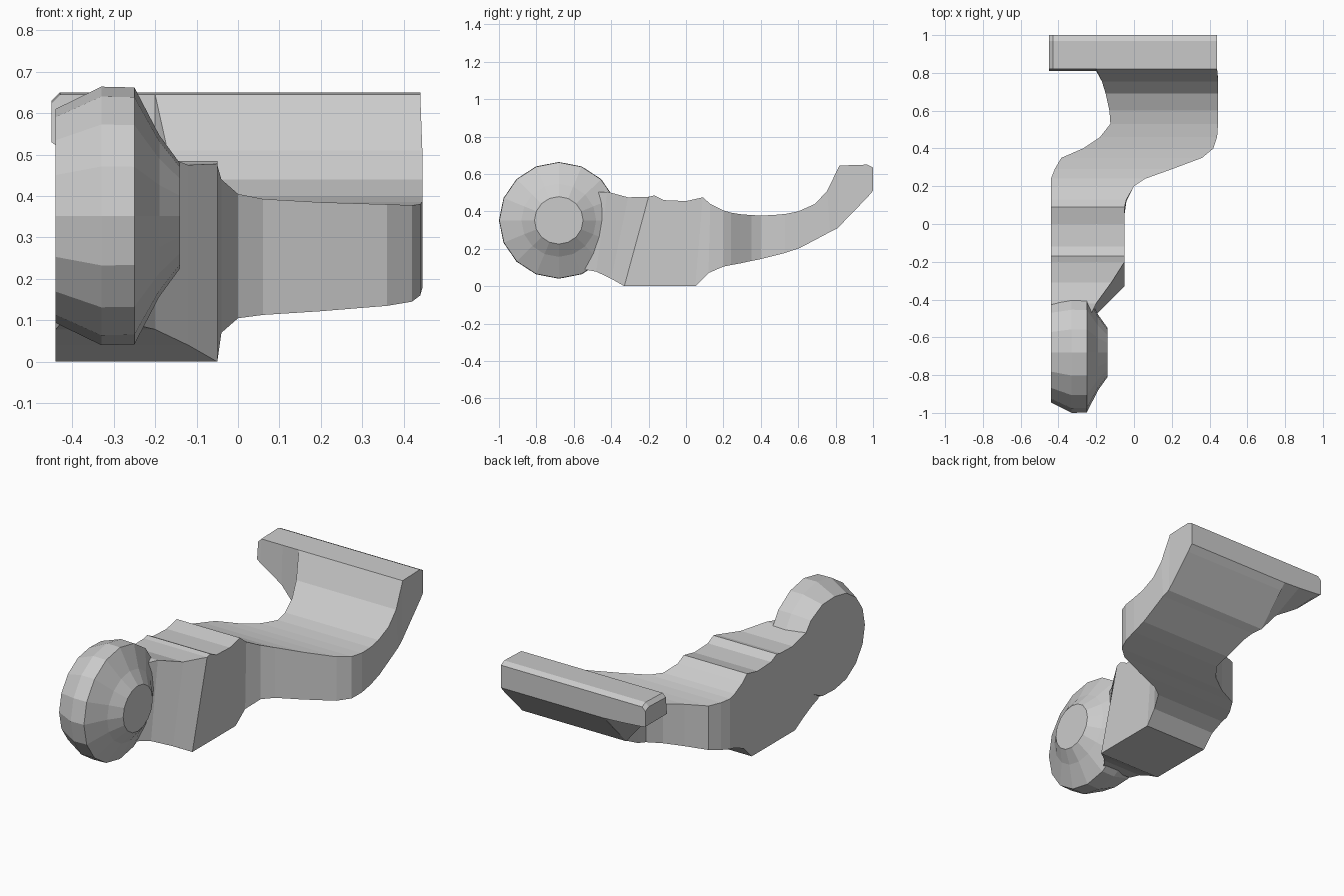
import bpy, bmesh
from math import sin, cos, pi


def loft(name, rings):
    """Skin a list of equal-length point rings and cap both ends."""
    bm = bmesh.new()
    vs = [[bm.verts.new(p) for p in ring] for ring in rings]
    n = len(vs[0])
    for a, b in zip(vs, vs[1:]):
        for i in range(n):
            j = (i + 1) % n
            bm.faces.new((a[i], a[j], b[j], b[i]))
    bm.faces.new(vs[0][::-1])
    bm.faces.new(vs[-1])
    bmesh.ops.recalc_face_normals(bm, faces=bm.faces)
    mesh = bpy.data.meshes.new(name)
    bm.to_mesh(mesh)
    bm.free()
    obj = bpy.data.objects.new(name, mesh)
    bpy.context.collection.objects.link(obj)
    return obj


# Neck, block and curved arm: x left, x right, y bottom, z bottom, y top, z top
stations = [
    (-0.43, -0.25, -0.55, 0.09, -0.52, 0.50),
    (-0.44, -0.20, -0.48, 0.078, -0.42, 0.505),
    (-0.44, -0.12, -0.40, 0.04, -0.31, 0.475),
    (-0.44, -0.05, -0.33, 0.0, -0.20, 0.478),
    (-0.44, -0.05, -0.25, 0.0, -0.17, 0.485),
    (-0.44, -0.05, -0.12, 0.0, -0.12, 0.46),
    (-0.44, -0.05, 0.0, 0.0, 0.0, 0.455),
    (-0.44, -0.05, 0.05, 0.0, 0.09, 0.475),
    (-0.44, -0.04, 0.12, 0.07, 0.13, 0.44),
    (-0.44, 0.00, 0.20, 0.105, 0.20, 0.405),
    (-0.44, 0.06, 0.24, 0.113, 0.24, 0.393),
    (-0.42, 0.20, 0.29, 0.122, 0.29, 0.385),
    (-0.385, 0.36, 0.35, 0.135, 0.35, 0.38),
    (-0.27, 0.42, 0.40, 0.145, 0.40, 0.378),
    (-0.18, 0.44, 0.46, 0.16, 0.46, 0.38),
    (-0.125, 0.445, 0.53, 0.178, 0.53, 0.386),
    (-0.13, 0.445, 0.61, 0.205, 0.60, 0.40),
    (-0.15, 0.445, 0.72, 0.263, 0.69, 0.44),
    (-0.17, 0.445, 0.77, 0.29, 0.755, 0.51),
    (-0.20, 0.44, 0.81, 0.31, 0.82, 0.645),
    (-0.20, 0.44, 0.97, 0.475, 0.97, 0.65),
    (-0.20, 0.44, 1.00, 0.51, 1.00, 0.635),
]
loft("lever_arm", [
    [(xl, yb, zb), (xr, yb, zb), (xr, yt, zt), (xl, yt, zt)]
    for xl, xr, yb, zb, yt, zt in stations])

# Lip wing reaching left: x, front underside z, back underside z, top z
wing = [(-0.45, 0.53, 0.53, 0.63), (-0.43, 0.515, 0.525, 0.65),
        (-0.30, 0.43, 0.515, 0.65), (-0.20, 0.31, 0.51, 0.65)]
loft("lip_wing", [
    [(x, 0.81, zf), (x, 1.0, zk), (x, 1.0, zt - 0.015), (x, 0.97, zt),
     (x, 0.82, zt - 0.005)]
    for x, zf, zk, zt in wing])

# Round head with bevelled outer rim and tapering boss: x, radius
SIDES = 16
head = [(-0.44, 0.265), (-0.33, 0.32), (-0.25, 0.318), (-0.19, 0.20), (-0.14, 0.13)]
rings = []
for k, (x, r) in enumerate(head):
    ring = []
    for i in range(SIDES):
        a = 2 * pi * i / SIDES
        # the rim bevel fades out where the head joins the neck
        rr = r + (0.045 * max(0, cos(a)) if k == 0 else 0)
        ring.append((x, -0.68 + rr * cos(a), 0.352 + rr * 0.975 * sin(a)))
    rings.append(ring)
loft("round_head", rings)
